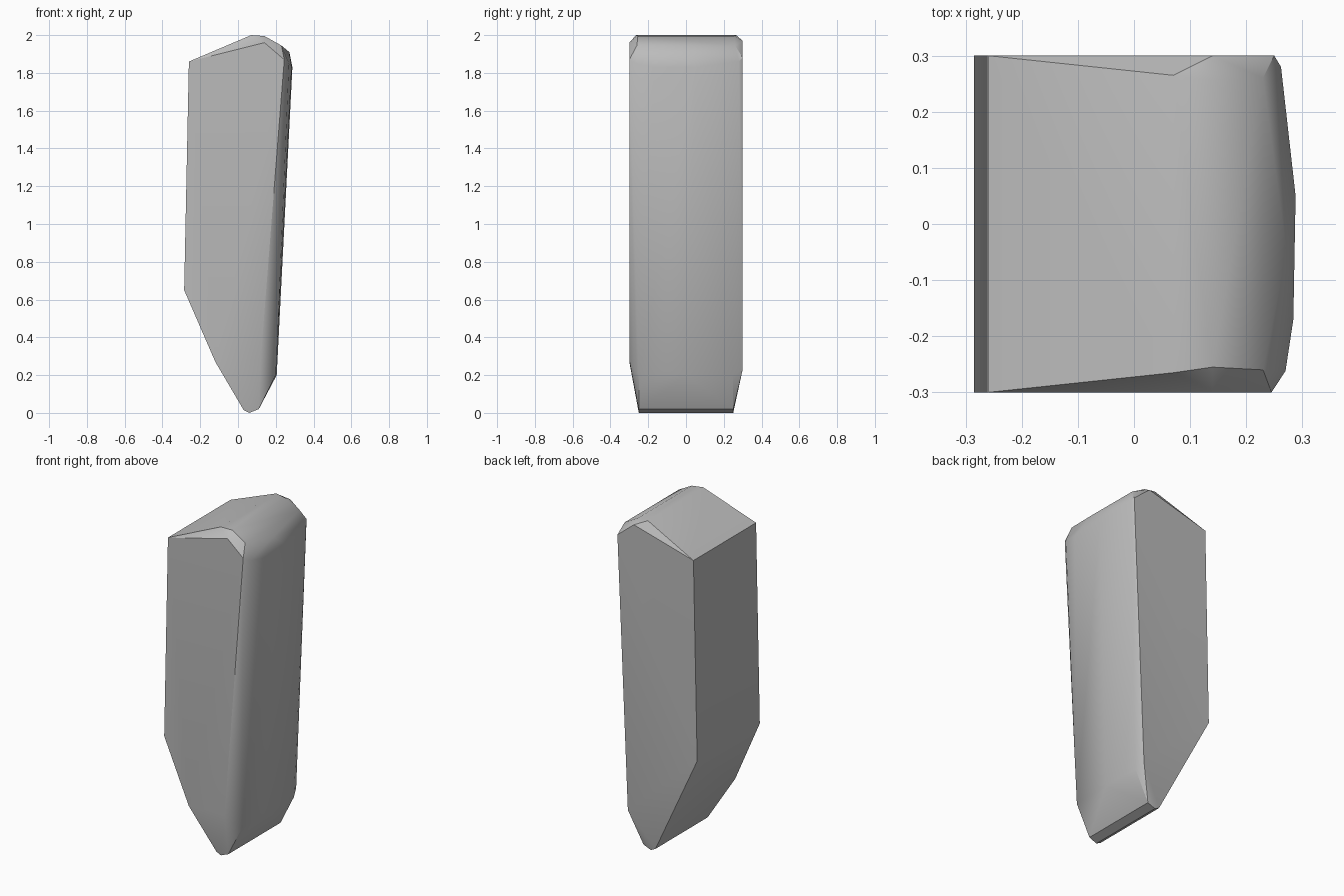
import bpy
import bmesh

cube = bpy.data.objects.get("Cube")
if cube:
    bpy.data.objects.remove(cube, do_unlink=True)

# Single stone colour
stone = bpy.data.materials.new("stone_grey")
stone.use_nodes = True
grey = (0.5, 0.5, 0.5, 1)
stone.diffuse_color = grey
stone.node_tree.nodes["Principled BSDF"].inputs["Base Color"].default_value = grey

# Broad front face, seen as an x, z outline
front_face = [(-0.26, 1.86), (0.14, 1.96), (0.245, 1.87),
              (0.12, 0.28), (-0.12, 0.27), (-0.285, 0.65)]
# Broad back face, whose lower edge slopes down towards the rounded side
back_face = [(-0.26, 1.86), (0.14, 1.97), (0.25, 1.88),
             (0.18, 0.23), (-0.285, 0.65)]
# Rounded crown, rounded side and blunt foot, as x, half depth, z
rim = [(0.07, 0.265, 2.0), (0.14, 0.255, 1.995), (0.23, 0.26, 1.945),
       (0.2, 0.25, 0.2), (0.11, 0.25, 0.02), (0.06, 0.25, 0), (0.03, 0.25, 0.015)]

points = [(x, -0.3, z) for x, z in front_face]
points += [(x, 0.3, z) for x, z in back_face]
points += [(x, side * y, z) for x, y, z in rim for side in (-1, 1)]
# Slight bulge and corners along the rounded side
points += [(0.27, -0.262, 1.85), (0.284, -0.17, 1.83), (0.288, 0.05, 1.83),
           (0.262, 0.28, 1.86), (0.272, -0.05, 1.91), (0.205, 0, 0.2)]

# Wrap the outlines into one solid chunk
bm = bmesh.new()
for p in points:
    bm.verts.new(p)
hull = bmesh.ops.convex_hull(bm, input=bm.verts[:])
loose = {v for v in hull["geom_interior"] + hull["geom_unused"]
         if isinstance(v, bmesh.types.BMVert)}
bmesh.ops.delete(bm, geom=list(loose), context="VERTS")
bmesh.ops.dissolve_limit(bm, angle_limit=0.01, verts=bm.verts[:], edges=bm.edges[:])
bmesh.ops.recalc_face_normals(bm, faces=bm.faces[:])

mesh = bpy.data.meshes.new("stone_shard")
bm.to_mesh(mesh)
bm.free()
mesh.materials.append(stone)
shard = bpy.data.objects.new("stone_shard", mesh)
bpy.context.collection.objects.link(shard)
bpy.context.view_layer.objects.active = shard
shard.select_set(True)
bpy.ops.object.shade_smooth_by_angle(angle=0.52)
